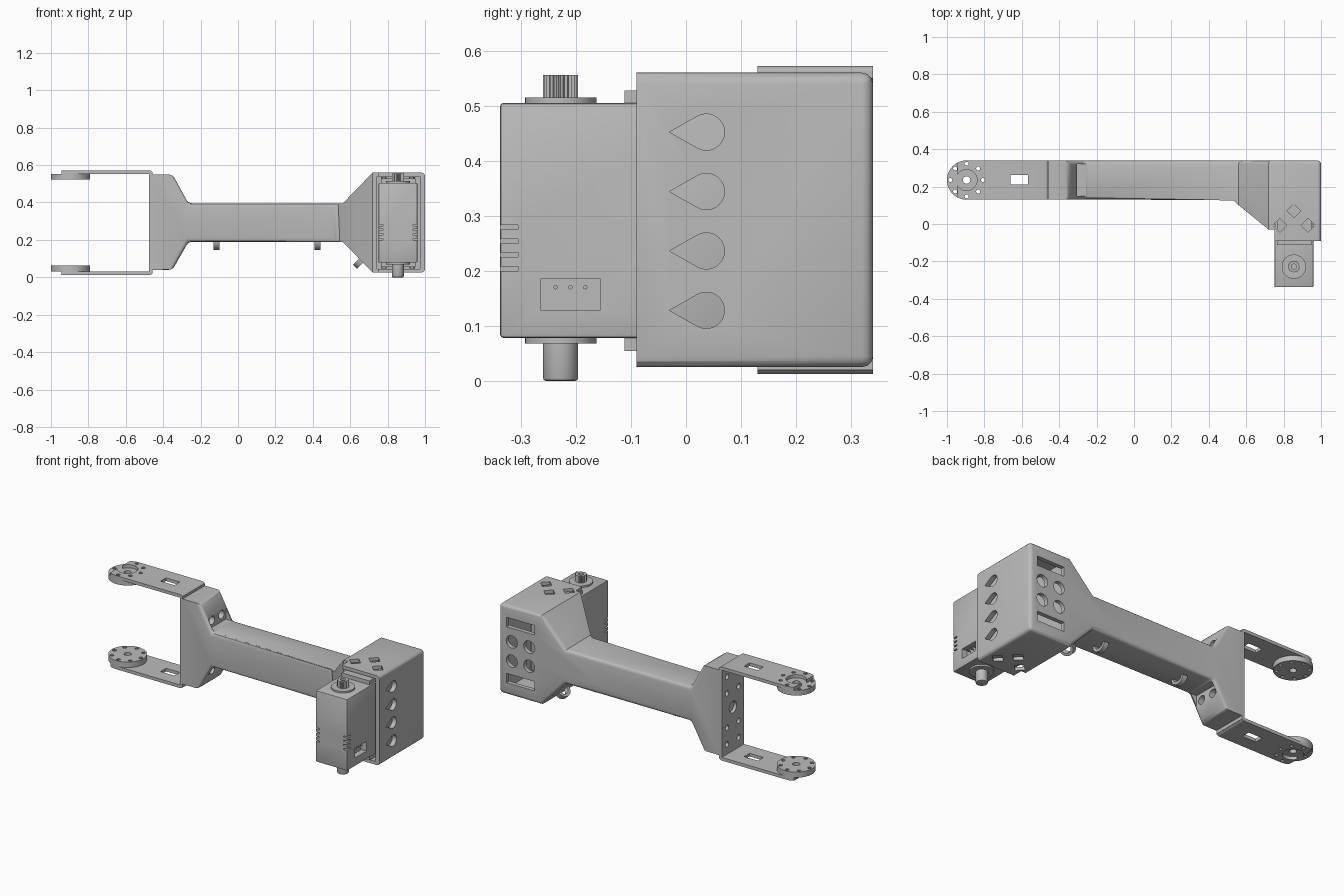
import bpy, bmesh, math
from mathutils import Matrix, Vector

if "Cube" in bpy.data.objects:
    bpy.data.objects.remove(bpy.data.objects["Cube"])

grey = bpy.data.materials.new("mid_grey")
grey.diffuse_color = (0.5, 0.5, 0.5, 1)
grey.use_nodes = True
grey.node_tree.nodes["Principled BSDF"].inputs["Base Color"].default_value = grey.diffuse_color


def prism(name, pts, axis, a, b):
    """Extrude a 2D outline along an axis from a to b."""
    place = {'x': lambda u, v, w: (w, u, v),
             'y': lambda u, v, w: (u, w, v),
             'z': lambda u, v, w: (u, v, w)}[axis]
    bm = bmesh.new()
    lo = [bm.verts.new(place(u, v, a)) for u, v in pts]
    hi = [bm.verts.new(place(u, v, b)) for u, v in pts]
    bm.faces.new(lo)
    bm.faces.new(hi)
    n = len(pts)
    for i in range(n):
        j = (i + 1) % n
        bm.faces.new((lo[i], lo[j], hi[j], hi[i]))
    bmesh.ops.recalc_face_normals(bm, faces=bm.faces)
    me = bpy.data.meshes.new(name)
    bm.to_mesh(me)
    bm.free()
    me.materials.append(grey)
    ob = bpy.data.objects.new(name, me)
    bpy.context.collection.objects.link(ob)
    return ob


def box(name, x0, x1, y0, y1, z0, z1):
    return prism(name, [(x0, y0), (x1, y0), (x1, y1), (x0, y1)], 'z', z0, z1)


def ring(cu, cv, r, n=24, start=0.0, sweep=2 * math.pi):
    return [(cu + r * math.cos(start + sweep * i / n),
             cv + r * math.sin(start + sweep * i / n)) for i in range(n)]


def combine(ob, other, op='DIFFERENCE'):
    m = ob.modifiers.new("cut", 'BOOLEAN')
    m.object, m.operation, m.solver = other, op, 'EXACT'
    bpy.context.view_layer.objects.active = ob
    bpy.ops.object.modifier_apply(modifier=m.name)
    bpy.data.objects.remove(other)


def cut(ob, pts, axis, a, b):
    combine(ob, prism("cutter", pts, axis, a, b))


def rect(u0, u1, v0, v1):
    return [(u0, v0), (u1, v0), (u1, v1), (u0, v1)]


def round_edges(ob, width, rule, segments=3):
    bm = bmesh.new()
    bm.from_mesh(ob.data)
    edges = [e for e in bm.edges if len(e.link_faces) == 2
             and e.calc_face_angle(0) > 0.4 and rule(*[v.co for v in e.verts])]
    bmesh.ops.bevel(bm, geom=edges, offset=width, segments=segments,
                    profile=0.5, affect='EDGES', clamp_overlap=True)
    bm.to_mesh(ob.data)
    bm.free()


MID = 0.292          # height of the arm axis
YC = 0.235           # depth of the arm axis

# Arm and servo housing: side outline crossed with plan outline
side = [(-0.457, 0.04), (-0.35, 0.04), (-0.265, 0.19), (0.56, 0.19), (0.72, 0.025), (1, 0.025),
        (1, 0.56), (0.72, 0.56), (0.56, 0.395), (-0.265, 0.395), (-0.35, 0.55), (-0.457, 0.55)]
plan = [(-0.6, 0.13), (0.53, 0.13), (0.56, 0.1), (0.72, -0.03), (0.75, -0.03),
        (0.75, -0.09), (1.1, -0.09), (1.1, 0.34), (-0.6, 0.34)]
arm = prism("arm_housing", side, 'y', -0.3, 0.34)
combine(arm, prism("plan_cutter", plan, 'z', -0.2, 0.8), 'INTERSECT')


def housing_rule(a, b):
    if min(a.y, b.y) > 0.335 and min(a.x, b.x) > -0.45:
        return True
    if min(a.x, b.x) > 0.99 and max(a.y, b.y) > -0.08:
        return True
    return min(a.x, b.x) > -0.45 and max(a.x, b.x) < 0.535


round_edges(arm, 0.02, housing_rule)

# Servo cavity, wiring holes, screw holes
cut(arm, rect(0.742, 0.972, -0.2, 0.315), 'z', 0.045, 0.54)
for z in (0.128, 0.236, 0.344, 0.452):
    drop = [(-0.03, z)] + ring(0.037, z, 0.033, 20, -2.1, 4.42)
    cut(arm, drop, 'x', 0.95, 1.05)
for z0, z1 in ((0.432, 0.488), (0.097, 0.153)):
    cut(arm, rect(0.765, 0.95, z0, z1), 'y', 0.3, 0.4)
for x in (0.8, 0.915):
    for z in (0.235, 0.35):
        cut(arm, ring(x, z, 0.037, 16), 'y', 0.3, 0.4)
for z0, z1 in ((0.0, 0.06), (0.53, 0.6)):
    for x, y in ((0.78, -0.007), (0.93, -0.007), (0.855, 0.07)):
        cut(arm, ring(x, y, 0.037, 4), 'z', z0, z1)

# Screw pockets in the sloping shoulders
for z0, z1 in ((0.398, 0.6), (0.0, 0.187)):
    cut(arm, rect(-0.305, -0.2, 0.15, 0.32), 'z', z0, z1)
    for y in (0.19, 0.28):
        cut(arm, ring(y, 0.44 if z0 > 0.2 else 0.145, 0.025, 16), 'x', -0.42, -0.25)

# U bracket: back plate
plate = box("bracket_back", -0.475, -0.457, 0.13, 0.34, 0.02, 0.563)
cut(plate, ring(YC, MID, 0.035), 'x', -0.6, -0.4)
for z in (0.09, 0.19, 0.395, 0.495):
    for y in (YC - 0.055, YC + 0.055):
        cut(plate, ring(y, z, 0.016, 12), 'x', -0.6, -0.4)

# U bracket: legs and round horns, top and bottom
HX = -0.895
tip = math.acos(0.05 / 0.105)
leg_pts = [(-0.457, 0.13), (-0.457, 0.34)]
leg_pts += [(HX + 0.105 * math.cos(t), YC + 0.105 * math.sin(t))
            for t in [math.pi / 2 + i / 6 * (math.pi / 2 - tip) for i in range(7)]]
leg_pts += [(x, 2 * YC - y) for x, y in leg_pts[:1:-1]]
small = [(HX + 0.087 * math.cos(i * math.pi / 4), YC + 0.087 * math.sin(i * math.pi / 4))
         for i in range(8)]
parts = [arm, plate]
for tag, l0, l1, d0, d1 in (("upper", 0.553, 0.572, 0.522, 0.553),
                            ("lower", 0.012, 0.031, 0.031, 0.064)):
    leg = prism(tag + "_bracket_leg", leg_pts, 'z', l0, l1)
    outer = l1 if tag == "upper" else l0
    round_edges(leg, 0.016, lambda a, b: min(a.x, b.x) > -0.46
                and abs(a.z - outer) < 1e-4 and abs(b.z - outer) < 1e-4)
    cut(leg, ring(HX, YC, 0.056, 32), 'z', 0, 0.7)
    cut(leg, rect(-0.66, -0.568, 0.21, 0.262), 'z', 0, 0.7)
    horn = prism(tag + "_horn", ring(HX, YC, 0.105, 48), 'z', d0, d1)
    cut(horn, ring(HX, YC, 0.02, 16), 'z', 0, 0.7)
    for x, y in small:
        cut(horn, ring(x, y, 0.011, 10), 'z', 0, 0.7)
        if x > -0.93:
            cut(leg, ring(x, y, 0.011, 10), 'z', 0, 0.7)
    parts += [leg, horn]

# Servo body with plug socket and cooling slits
SX, SY = 0.855, -0.228
servo = box("servo_body", 0.751, 0.959, -0.338, 0.1, 0.078, 0.505)
round_edges(servo, 0.006, lambda a, b: True, 2)
cut(servo, rect(-0.264, -0.156, 0.128, 0.186), 'x', 0.925, 1.0)
for i in range(4):
    z = 0.2 + 0.025 * i
    for x0, x1 in ((0.74, 0.775), (0.935, 0.97)):
        cut(servo, rect(x0, x1, -0.35, -0.305), 'z', z, z + 0.008)
parts.append(servo)
for i in range(3):
    parts.append(prism("plug_pin", ring(-0.237 + 0.027 * i, 0.17, 0.004, 8), 'x', 0.92, 0.95))

# Servo output spline, rear boss and flanges
teeth = [(SX + r * math.cos(i * math.pi / 24), SY + r * math.sin(i * math.pi / 24))
         for i in range(48) for r in [0.032 if i % 2 else 0.028]]
spline = prism("output_spline", teeth, 'z', 0.51, 0.556)
cut(spline, ring(SX, SY, 0.014, 16), 'z', 0.53, 0.6)
boss = prism("rear_boss", ring(SX, SY, 0.032, 32), 'z', 0.0, 0.075)
round_edges(boss, 0.005, lambda a, b: max(a.z, b.z) < 0.01, 2)
parts += [spline, boss,
          prism("upper_flange", ring(SX, SY, 0.065, 32), 'z', 0.504, 0.515),
          prism("lower_flange", ring(SX, SY, 0.065, 32), 'z', 0.068, 0.079)]

# Servo mounting plates and their screws
for tag, z0, z1, s0, s1 in (("upper", 0.505, 0.528, 0.528, 0.536),
                            ("lower", 0.054, 0.078, 0.048, 0.054)):
    parts.append(box(tag + "_mount", 0.765, 0.95, -0.112, 0.1, z0, z1))
    for x, y in ((0.78, -0.007), (0.93, -0.007), (0.855, 0.07)):
        parts.append(prism(tag + "_screw", ring(x, y, 0.015, 12), 'z', s0, s1))

# Cable hooks under the arm and on the lower flare
hook_pts = ring(0, 0, 0.05, 14, math.pi * 0.95, math.pi * 1.05)
hook_pts += ring(0, 0, 0.034, 14, math.pi * 0.95, math.pi * 1.05)[::-1]
for x, z, tilt in ((-0.115, 0.195, 0), (0.425, 0.195, 0), (0.66, 0.092, math.radians(45))):
    hook = prism("cable_hook", hook_pts, 'x', -0.015, 0.015)
    hook.data.transform(Matrix.Translation(Vector((x, YC, z))) @ Matrix.Rotation(tilt, 4, 'Y'))
    parts.append(hook)

# Smooth curved faces, keep edges sharp
bpy.ops.object.select_all(action='DESELECT')
for ob in parts:
    ob.select_set(True)
bpy.context.view_layer.objects.active = arm
bpy.ops.object.shade_smooth_by_angle(angle=math.radians(30))
